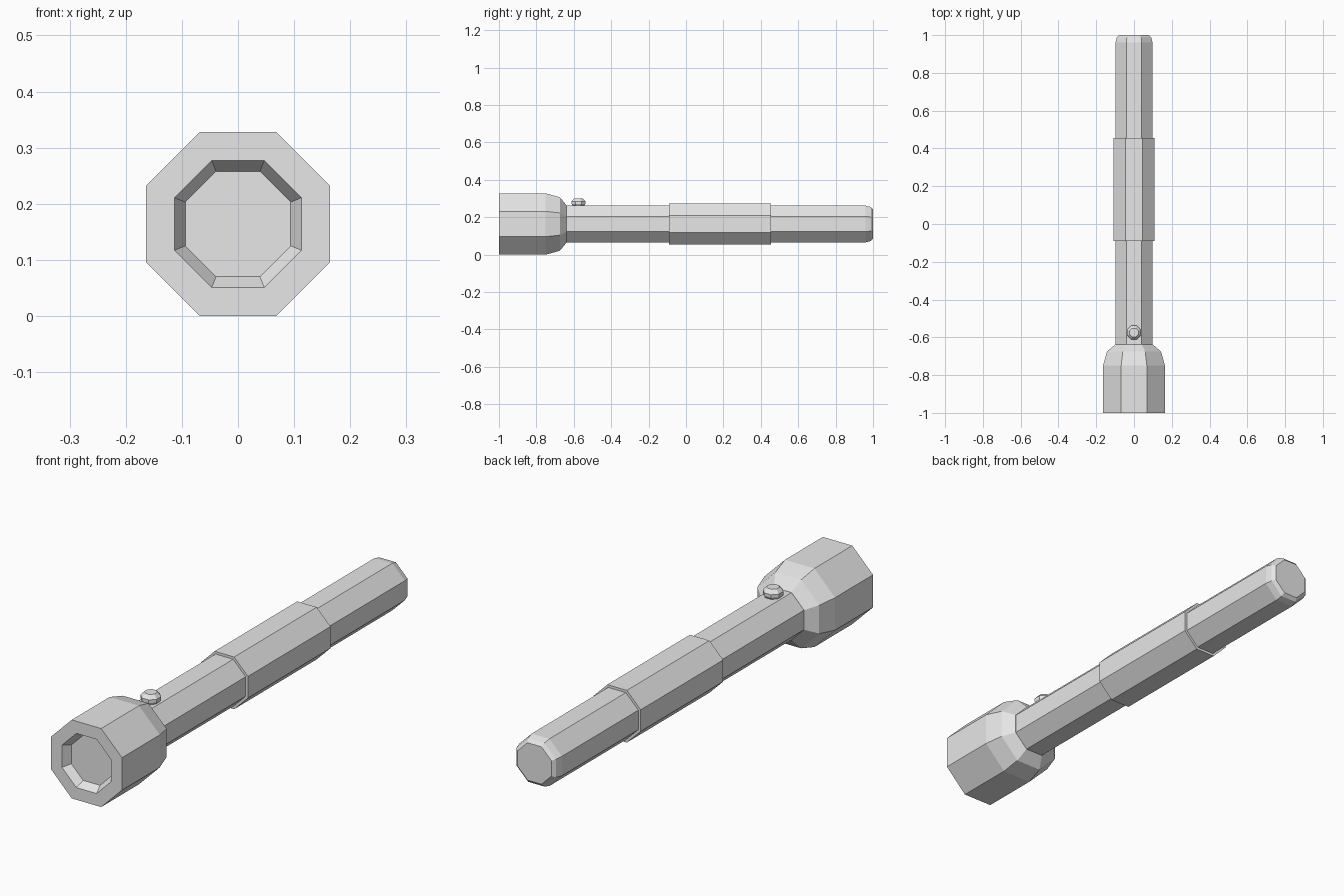
import bpy
import bmesh
import math
from mathutils import Vector

cube = bpy.data.objects.get("Cube")
if cube:
    bpy.data.objects.remove(cube, do_unlink=True)

SIDES = 8
AXIS_Z = 0.164  # height of the torch's long axis

grey = bpy.data.materials.new("light grey")
grey.use_nodes = True
grey.diffuse_color = (0.8, 0.8, 0.8, 1)
grey.node_tree.nodes["Principled BSDF"].inputs["Base Color"].default_value = grey.diffuse_color


def octagonal(name, profile, origin, along_y=True):
    """Sweep (position, flat-side radius) pairs round an axis and cap both ends."""
    bm = bmesh.new()
    rings = []
    for pos, apothem in profile:
        radius = apothem / math.cos(math.pi / SIDES)
        ring = []
        for i in range(SIDES):
            a = (i + 0.5) * math.tau / SIDES
            u, v = radius * math.cos(a), radius * math.sin(a)
            co = Vector((u, pos, v)) if along_y else Vector((u, v, pos))
            ring.append(bm.verts.new(co))
        rings.append(ring)
    for a, b in zip(rings, rings[1:]):
        for i in range(SIDES):
            j = (i + 1) % SIDES
            bm.faces.new((a[i], a[j], b[j], b[i]))
    bm.faces.new(rings[0])
    bm.faces.new(rings[-1])
    bmesh.ops.recalc_face_normals(bm, faces=bm.faces)
    mesh = bpy.data.meshes.new(name)
    bm.to_mesh(mesh)
    bm.free()
    mesh.materials.append(grey)
    obj = bpy.data.objects.new(name, mesh)
    obj.location = origin
    bpy.context.collection.objects.link(obj)
    return obj


axis = (0, 0, AXIS_Z)

# Flared head with the recessed lens
octagonal("head", [(-0.966, 0.094), (-1.0, 0.113), (-1.0, 0.164),
                   (-0.75, 0.164), (-0.675, 0.143), (-0.638, 0.099)], axis)

# Long handle with a rounded tail
octagonal("handle", [(-0.66, 0.0985), (0.96, 0.0985),
                     (0.988, 0.091), (1.0, 0.078)], axis)

# Raised grip sleeve
octagonal("grip", [(-0.09, 0.109), (0.455, 0.109)], axis)

# Push button behind the head
octagonal("button", [(0.255, 0.026), (0.272, 0.037), (0.285, 0.037),
                     (0.301, 0.023)], (0, -0.575, 0), along_y=False)
